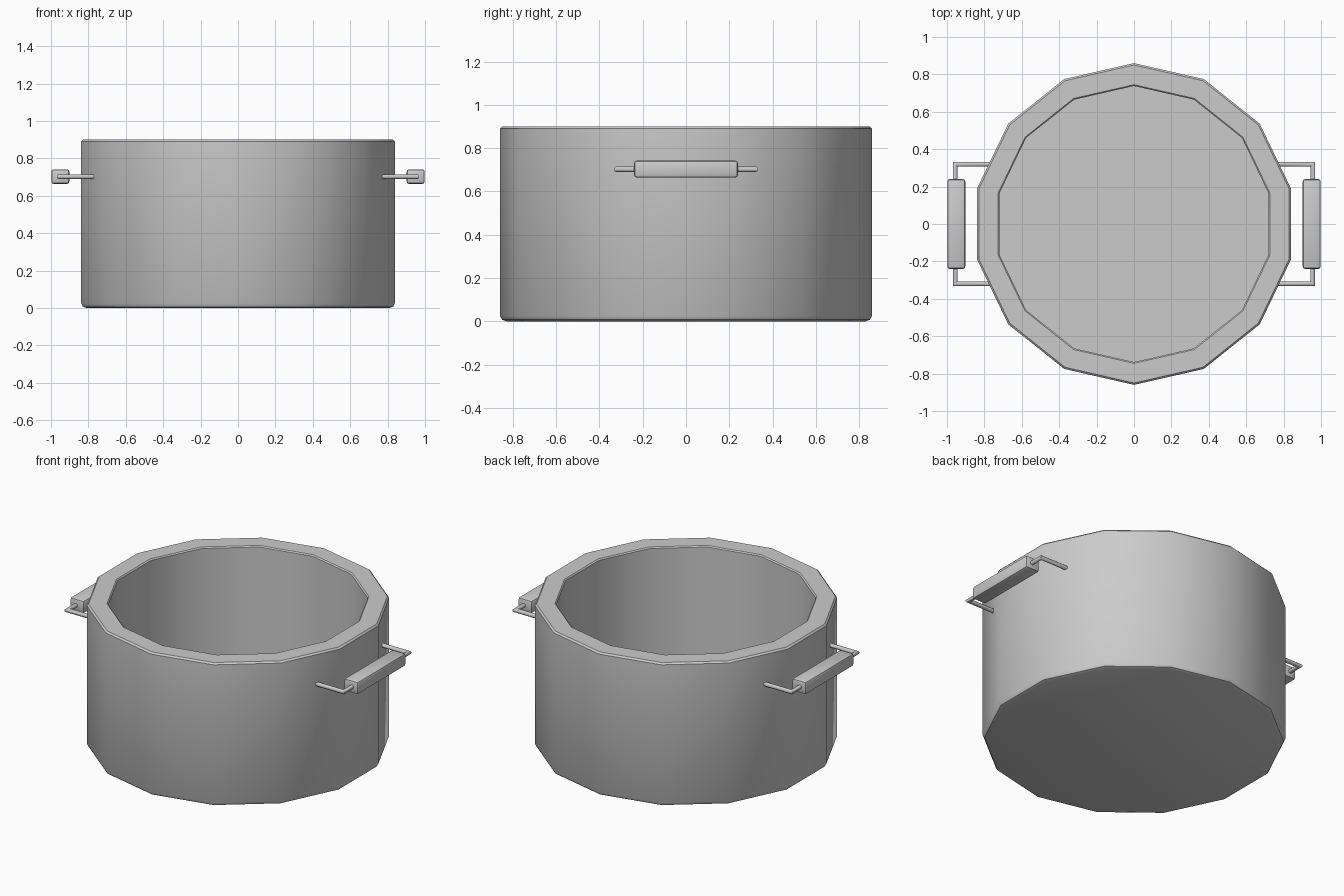
import bpy, bmesh, math
from mathutils import Matrix

if "Cube" in bpy.data.objects:
    bpy.data.objects.remove(bpy.data.objects["Cube"])

SIDES = 14


def finish(bm, name, angle):
    bmesh.ops.recalc_face_normals(bm, faces=bm.faces[:])
    me = bpy.data.meshes.new(name)
    bm.to_mesh(me)
    bm.free()
    ob = bpy.data.objects.new(name, me)
    bpy.context.collection.objects.link(ob)
    bpy.ops.object.select_all(action='DESELECT')
    ob.select_set(True)
    bpy.context.view_layer.objects.active = ob
    bpy.ops.object.shade_smooth_by_angle(angle=math.radians(angle))
    return ob


# Pot body: profile (radius, height) turned into 14 sides
profile = [(0.83, 0), (0.85, 0.007), (0.86, 0.025), (0.86, 0.89), (0.85, 0.9),
           (0.745, 0.9), (0.738, 0.893), (0.738, 0.12)]
bm = bmesh.new()
rings = []
for r, z in profile:
    rings.append([bm.verts.new((r * math.sin(2 * math.pi * i / SIDES),
                                r * math.cos(2 * math.pi * i / SIDES), z))
                  for i in range(SIDES)])
for a, b in zip(rings, rings[1:]):
    for i in range(SIDES):
        j = (i + 1) % SIDES
        bm.faces.new((a[i], a[j], b[j], b[i]))
bm.faces.new(rings[0])
bm.faces.new(rings[-1])
finish(bm, "pot_body", 35)


# Handle grip: bevelled bar
def grip(side, label):
    bm = bmesh.new()
    bmesh.ops.create_cube(bm, size=1, matrix=Matrix.Translation((side * 0.95, 0, 0.703))
                          @ Matrix.Diagonal((0.096, 0.48, 0.078, 1)))
    bmesh.ops.bevel(bm, geom=bm.edges[:], offset=0.012, segments=2,
                    profile=0.5, affect='EDGES')
    finish(bm, label + "_handle_grip", 40)


# Handle rod: octagonal wire swept along a mitred bracket path
def rod(side, label, radius=0.013):
    path = [(0.75, -0.32), (0.957, -0.32), (0.957, 0.32), (0.75, 0.32)]
    across = [(0, -1), (1, -1), (1, 1), (0, 1)]
    bm = bmesh.new()
    loops = []
    for (x, y), (dx, dy) in zip(path, across):
        loop = []
        for k in range(8):
            t = 2 * math.pi * (k + 0.5) / 8
            c, s = radius * math.cos(t), radius * math.sin(t)
            loop.append(bm.verts.new((side * (x + dx * c), y + dy * c, 0.703 + s)))
        loops.append(loop)
    for a, b in zip(loops, loops[1:]):
        for k in range(8):
            n = (k + 1) % 8
            bm.faces.new((a[k], a[n], b[n], b[k]))
    bm.faces.new(loops[0])
    bm.faces.new(loops[-1])
    finish(bm, label + "_handle_rod", 50)


for side, label in ((1, "right"), (-1, "left")):
    grip(side, label)
    rod(side, label)
